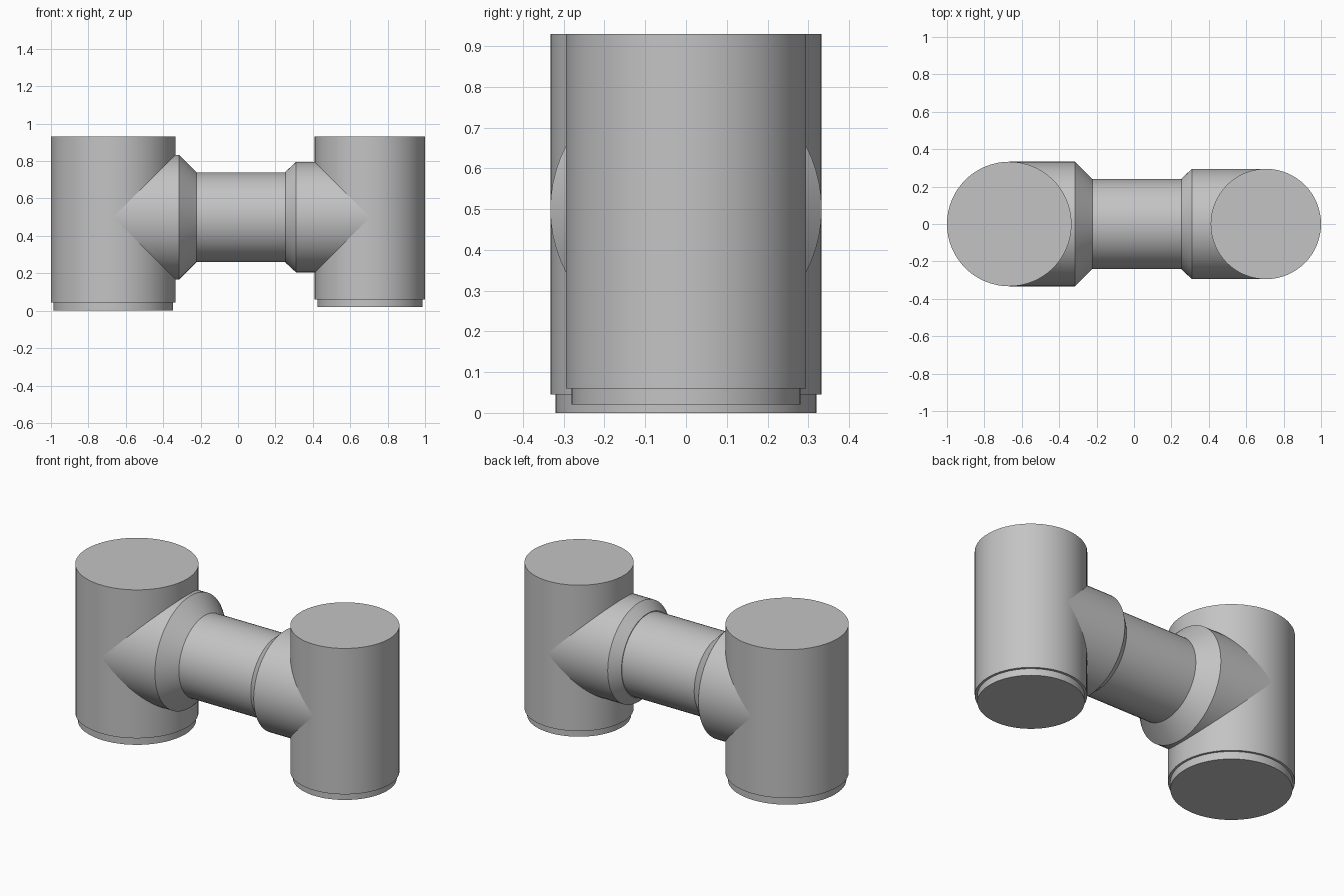
import bpy, bmesh, math
from mathutils import Matrix

cube = bpy.data.objects.get("Cube")
if cube:
    bpy.data.objects.remove(cube)

grey = bpy.data.materials.new("plain grey")
grey.use_nodes = True
colour = (0.55, 0.55, 0.55, 1)
grey.diffuse_color = colour
grey.node_tree.nodes["Principled BSDF"].inputs["Base Color"].default_value = colour

SEGMENTS = 64
AXIS_Z = 0.5   # height of the connecting pipe
TOP = 0.93


def lathe(name, profile, matrix):
    """Closed solid turned about local z from (radius, height) points."""
    bm = bmesh.new()
    rings = []
    for r, h in profile:
        angles = [2 * math.pi * i / SEGMENTS for i in range(SEGMENTS)]
        rings.append([bm.verts.new((r * math.cos(a), r * math.sin(a), h)) for a in angles])
    for low, high in zip(rings, rings[1:]):
        for i in range(SEGMENTS):
            j = (i + 1) % SEGMENTS
            bm.faces.new((low[i], low[j], high[j], high[i]))
    bm.faces.new(rings[0][::-1])
    bm.faces.new(rings[-1])
    bm.transform(matrix)
    bmesh.ops.recalc_face_normals(bm, faces=bm.faces[:])
    mesh = bpy.data.meshes.new(name)
    bm.to_mesh(mesh)
    bm.free()
    mesh.materials.append(grey)
    obj = bpy.data.objects.new(name, mesh)
    bpy.context.collection.objects.link(obj)
    bpy.ops.object.select_all(action="DESELECT")
    obj.select_set(True)
    bpy.context.view_layer.objects.active = obj
    bpy.ops.object.shade_smooth_by_angle(angle=math.radians(25))
    return obj


# Upright cylinders, each with a narrower stepped plug below
BIG_X, BIG_R = -0.667, 0.333
SMALL_X, SMALL_R = 0.705, 0.295
for side, x, r, plug_r, base, rim in (
    ("right", BIG_X, BIG_R, 0.32, 0.0, 0.045),
    ("left", SMALL_X, SMALL_R, 0.281, 0.02, 0.06),
):
    place = Matrix.Translation((x, 0, 0))
    lathe(side + "_upright", [(r, rim), (r, TOP)], place)
    lathe(side + "_plug", [(plug_r, base), (plug_r, rim + 0.05)], place)

# Horizontal branches with tapered reducers, and the pipe between them
along_x = Matrix.Translation((0, 0, AXIS_Z)) @ Matrix.Rotation(math.pi / 2, 4, "Y")
PIPE_R = 0.24
lathe("right_branch", [(BIG_R, BIG_X), (BIG_R, -0.315), (PIPE_R, -0.222)], along_x)
lathe("connecting_pipe", [(PIPE_R, -0.222), (PIPE_R, 0.255)], along_x)
lathe("left_branch", [(PIPE_R + 0.004, 0.255), (SMALL_R, 0.31), (SMALL_R, SMALL_X)], along_x)
